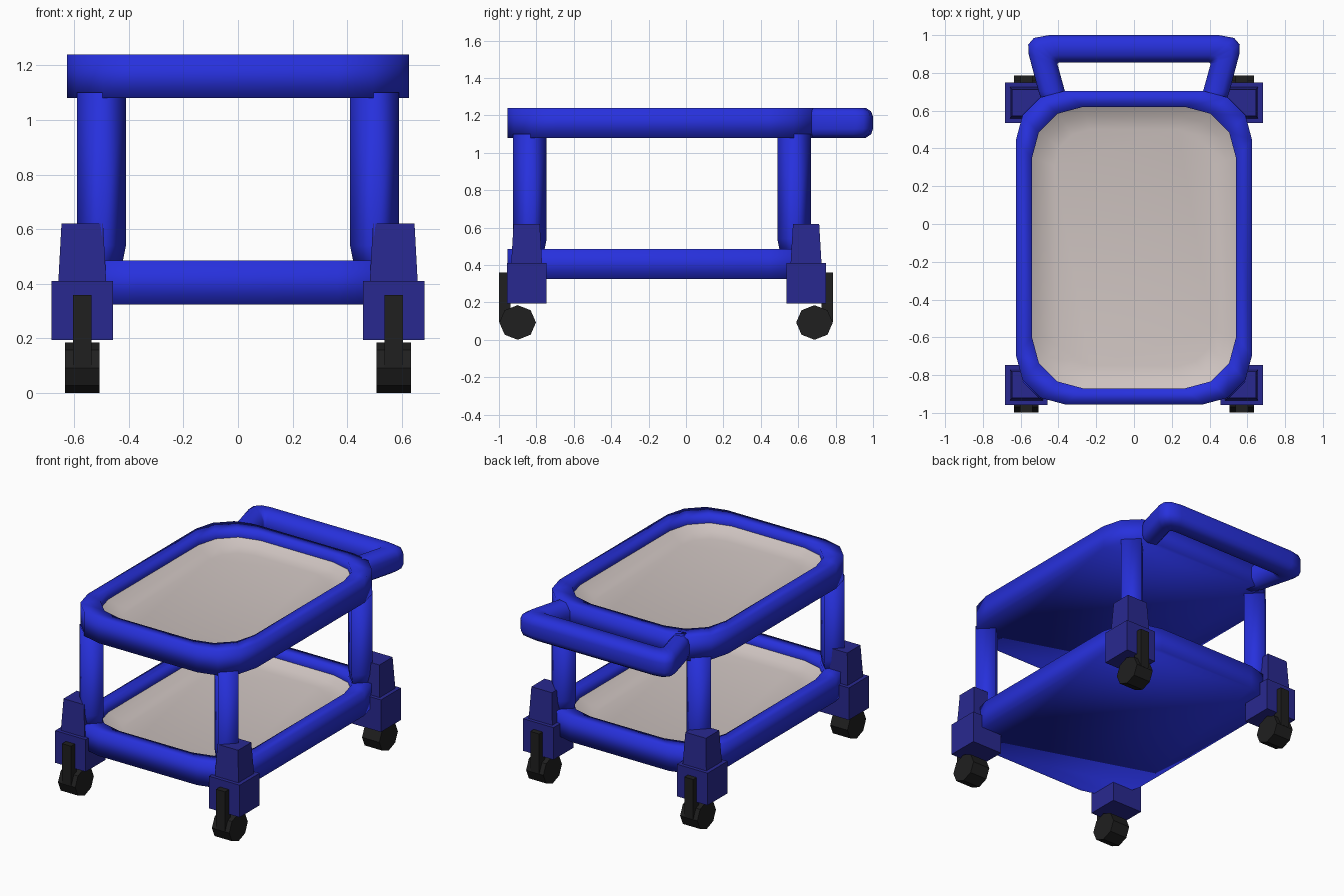
import bpy, bmesh, math

if "Cube" in bpy.data.objects:
    bpy.data.objects.remove(bpy.data.objects["Cube"])


def material(name, rgb):
    m = bpy.data.materials.new(name)
    m.diffuse_color = (*rgb, 1)
    m.use_nodes = True
    m.node_tree.nodes["Principled BSDF"].inputs["Base Color"].default_value = m.diffuse_color
    return m


BLUE = material("bright blue", (0.02, 0.03, 0.72))
NAVY = material("dark blue", (0.022, 0.022, 0.28))
BLACK = material("black rubber", (0.014, 0.014, 0.014))
BEIGE = material("warm grey", (0.62, 0.55, 0.53))


def loft(name, rings, mat, smooth=False, cap_start=True, cap_end=True):
    """Skin a list of equal-length closed rings."""
    bm = bmesh.new()
    vs = [[bm.verts.new(p) for p in r] for r in rings]
    n = len(rings[0])
    for a, b in zip(vs, vs[1:]):
        for i in range(n):
            j = (i + 1) % n
            bm.faces.new((a[i], a[j], b[j], b[i]))
    if cap_start:
        bm.faces.new(vs[0][::-1])
    if cap_end:
        bm.faces.new(vs[-1])
    if cap_start and cap_end:
        bmesh.ops.recalc_face_normals(bm, faces=bm.faces)
    me = bpy.data.meshes.new(name)
    bm.to_mesh(me)
    bm.free()
    me.materials.append(mat)
    for p in me.polygons:
        p.use_smooth = smooth
    ob = bpy.data.objects.new(name, me)
    bpy.context.collection.objects.link(ob)
    return ob


def rounded(hx, y0, y1, r, z):
    """Rounded rectangle ring with three segments per corner."""
    pts = []
    for cx, cy, a0 in ((hx - r, y1 - r, 0), (r - hx, y1 - r, 90),
                       (r - hx, y0 + r, 180), (hx - r, y0 + r, 270)):
        for k in range(4):
            a = math.radians(a0 + 30 * k)
            pts.append((cx + r * math.cos(a), cy + r * math.sin(a), z))
    return pts


def rect(cx, cy, hx, hy, z):
    return [(cx + sx * hx, cy + sy * hy, z)
            for sx, sy in ((-1, -1), (1, -1), (1, 1), (-1, 1))]


# Two shelves: blue rim with flat underside, dished tray inside
for label, zb in (("lower", 0.325), ("upper", 1.08)):
    zt = zb + 0.16
    outer = (0.625, -0.955, 0.705, 0.26)
    inner = (0.54, -0.87, 0.62, 0.27)
    loft(label + "_shelf_rim",
         [rounded(*outer, zb), rounded(*outer, zt),
          rounded(*inner, zt), rounded(*inner, zt - 0.05)],
         BLUE, True, cap_end=False)
    loft(label + "_tray",
         [rounded(*inner, zt - 0.05),
          rounded(0.49, -0.82, 0.57, 0.235, zt - 0.08),
          rounded(0.42, -0.75, 0.50, 0.19, zt - 0.095)],
         BEIGE, True, cap_start=False)


# Four-sided corner posts, slightly tapered at the foot
def diamond(cx, cy, r, z):
    return [(cx + r, cy, z), (cx, cy + r, z), (cx - r, cy, z), (cx, cy - r, z)]


for sx, side in ((-1, "left"), (1, "right")):
    for end, py in (("front", -0.835), ("rear", 0.578)):
        loft(f"{end}_{side}_post",
             [diamond(sx * 0.5, py, 0.07, 0.44),
              diamond(sx * 0.5, py, 0.09, 0.54),
              diamond(sx * 0.5, py, 0.09, 1.10)], BLUE, True)

# Push handle: octagonal section swept between inner and outer edge points
half = [((0.35, 0.63), (0.48, 0.63)), ((0.365, 0.70), (0.505, 0.70)),
        ((0.405, 0.845), (0.558, 0.90)), ((0.403, 0.852), (0.56, 0.95)),
        ((0.397, 0.855), (0.53, 0.985)), ((0.385, 0.855), (0.45, 1.0))]
path = half + [((-a[0], a[1]), (-b[0], b[1])) for a, b in reversed(half)]
octagon = [(0, 0.27), (0.27, 0), (0.73, 0), (0.93, 0.12),
           (1, 0.3), (1, 0.7), (0.93, 0.88), (0.73, 1), (0.27, 1), (0, 0.73)]
loft("push_handle",
     [[(a[0] + (b[0] - a[0]) * t, a[1] + (b[1] - a[1]) * t, 1.08 + 0.16 * h)
       for t, h in octagon] for a, b in path], BLUE, True)

# Casters: stepped bracket, fork strip and eight-sided wheel
for sx, side in ((-1, "left"), (1, "right")):
    x = sx * 0.57
    for end, cy, wy, fy in (("front", -0.852, -0.9, -0.969),
                            ("rear", 0.642, 0.687, 0.755)):
        tag = f"{end}_{side}_caster"
        loft(tag + "_housing", [rect(x, cy, 0.113, 0.106, 0.195),
                                rect(x, cy, 0.113, 0.106, 0.41)], NAVY)
        loft(tag + "_socket", [rect(x, cy, 0.088, 0.083, 0.40),
                               rect(x, cy, 0.076, 0.07, 0.62)], NAVY)
        loft(tag + "_fork", [rect(x, fy, 0.033, 0.03, 0.095),
                             rect(x, fy, 0.033, 0.03, 0.36)], BLACK)
        loft(tag + "_wheel",
             [[(x + d, wy + 0.098 * math.cos(k * math.pi / 4),
                0.0925 + 0.0925 * math.sin(k * math.pi / 4))
               for k in range(8)] for d in (-0.064, 0.064)], BLACK)
